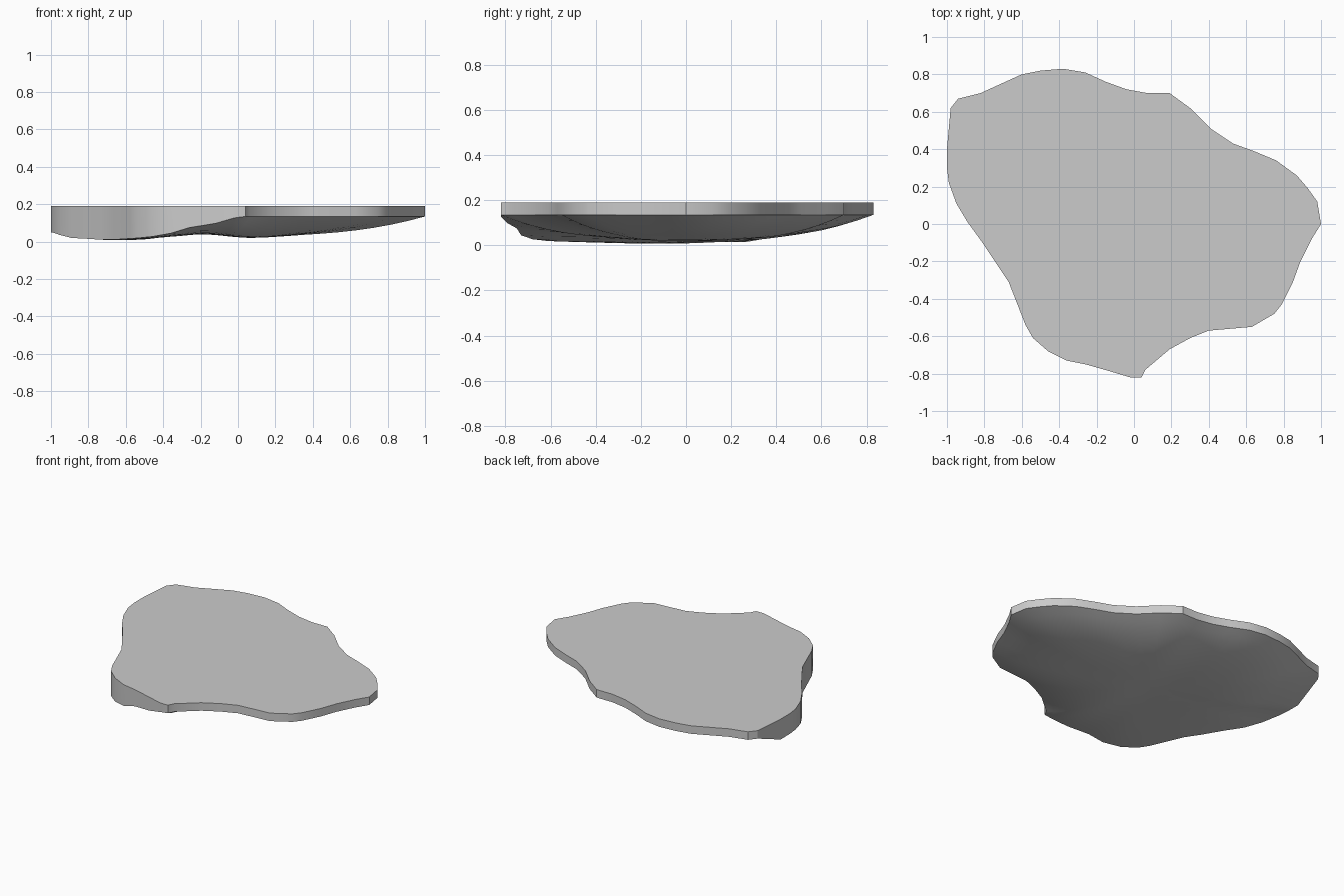
import bpy
import bmesh
import math
from mathutils import Vector

default_cube = bpy.data.objects.get("Cube")
if default_cube:
    bpy.data.objects.remove(default_cube, do_unlink=True)

TOP_HEIGHT = 0.19
RIM_HEIGHT = 0.135
CENTRE = Vector((-0.1, 0.0))
RINGS = 12

# Shoreline in hundredths, counter-clockwise from the +x tip
NORTH_EDGE = [(100, 0), (98, 12), (93, 19), (87, 26), (76, 34), (64, 39),
              (53, 43), (41, 51), (30, 62), (19, 70), (7, 70), (-4, 72),
              (-15, 76), (-26, 81), (-38, 83), (-50, 82), (-60, 80),
              (-71, 75), (-82, 70), (-94, 67), (-98, 62)]
WEST_EDGE = [(-100, 40), (-100, 30), (-99, 22), (-95, 11), (-89, 1),
             (-81, -10), (-73, -22), (-67, -31), (-58, -54), (-54, -61),
             (-46, -68), (-36, -73), (-26, -75), (-12, -79), (-2, -82)]
SOUTH_EDGE = [(4, -82), (6, -78), (19, -67), (30, -61), (40, -57), (63, -55),
              (75, -48), (79, -43), (85, -31), (89, -20), (95, -8)]

# Heights by x, in hundredths: lower edge of the tall west wall, and the floor
WEST_RIM = [(-100, 5), (-90, 2), (-70, 1), (-50, 2), (-40, 4),
            (-20, 8.5), (4, 13.5)]
FLOOR = [(-85, 2), (-70, 0), (-55, 1), (-35, 3), (-20, 4), (7, 2), (40, 3)]


def smooth_lookup(table, x):
    """Ease between neighbouring heights of a table sorted by x."""
    x *= 100
    if x <= table[0][0]:
        return table[0][1] / 100
    for (x_low, low), (x_high, high) in zip(table, table[1:]):
        if x <= x_high:
            blend = (x - x_low) / (x_high - x_low)
            blend = blend * blend * (3 - 2 * blend)
            return (low + (high - low) * blend) / 100
    return table[-1][1] / 100


def make_material(name, colour):
    material = bpy.data.materials.new(name)
    material.use_nodes = True
    material.diffuse_color = colour
    shader = next(n for n in material.node_tree.nodes if n.type == "BSDF_PRINCIPLED")
    shader.inputs["Base Color"].default_value = colour
    return material


def bridge(bm, upper, lower):
    """Join two closed loops with outward-facing quads."""
    count = len(upper)
    for i in range(count):
        j = (i + 1) % count
        bm.faces.new((upper[i], lower[i], lower[j], upper[j]))


# Shoreline points paired with the height of the wall's lower edge
shore = []
for edge in (NORTH_EDGE, WEST_EDGE, SOUTH_EDGE):
    for x, y in edge:
        point = Vector((x, y)) / 100
        rim = smooth_lookup(WEST_RIM, point.x) if edge is WEST_EDGE else RIM_HEIGHT
        shore.append((point, rim))

bm = bmesh.new()

# Flat top and upright wall
top_loop = [bm.verts.new((p.x, p.y, TOP_HEIGHT)) for p, rim in shore]
bm.faces.new(top_loop)
loop = [bm.verts.new((p.x, p.y, rim)) for p, rim in shore]
bridge(bm, top_loop, loop)

# Rounded underside: shrinking rings that sink from the rim to the floor
for ring in range(RINGS - 1, 0, -1):
    reach = ring / RINGS
    inner = []
    for p, rim in shore:
        spot = CENTRE.lerp(p, reach)
        floor = smooth_lookup(FLOOR, spot.x)
        inner.append(bm.verts.new((spot.x, spot.y, floor + (rim - floor) * reach ** 3)))
    bridge(bm, loop, inner)
    loop = inner
hub = bm.verts.new((CENTRE.x, CENTRE.y, smooth_lookup(FLOOR, CENTRE.x)))
for i, vert in enumerate(loop):
    bm.faces.new((vert, hub, loop[(i + 1) % len(loop)]))

bmesh.ops.recalc_face_normals(bm, faces=bm.faces)
mesh = bpy.data.meshes.new("ground_slab")
bm.to_mesh(mesh)
bm.free()

ground_slab = bpy.data.objects.new("ground_slab", mesh)
bpy.context.collection.objects.link(ground_slab)
mesh.materials.append(make_material("light_grey", (0.6, 0.6, 0.6, 1)))

# Smooth underside and wall, with crisp edges between them
bpy.ops.object.select_all(action="DESELECT")
ground_slab.select_set(True)
bpy.context.view_layer.objects.active = ground_slab
bpy.ops.object.shade_smooth_by_angle(angle=math.radians(30))
